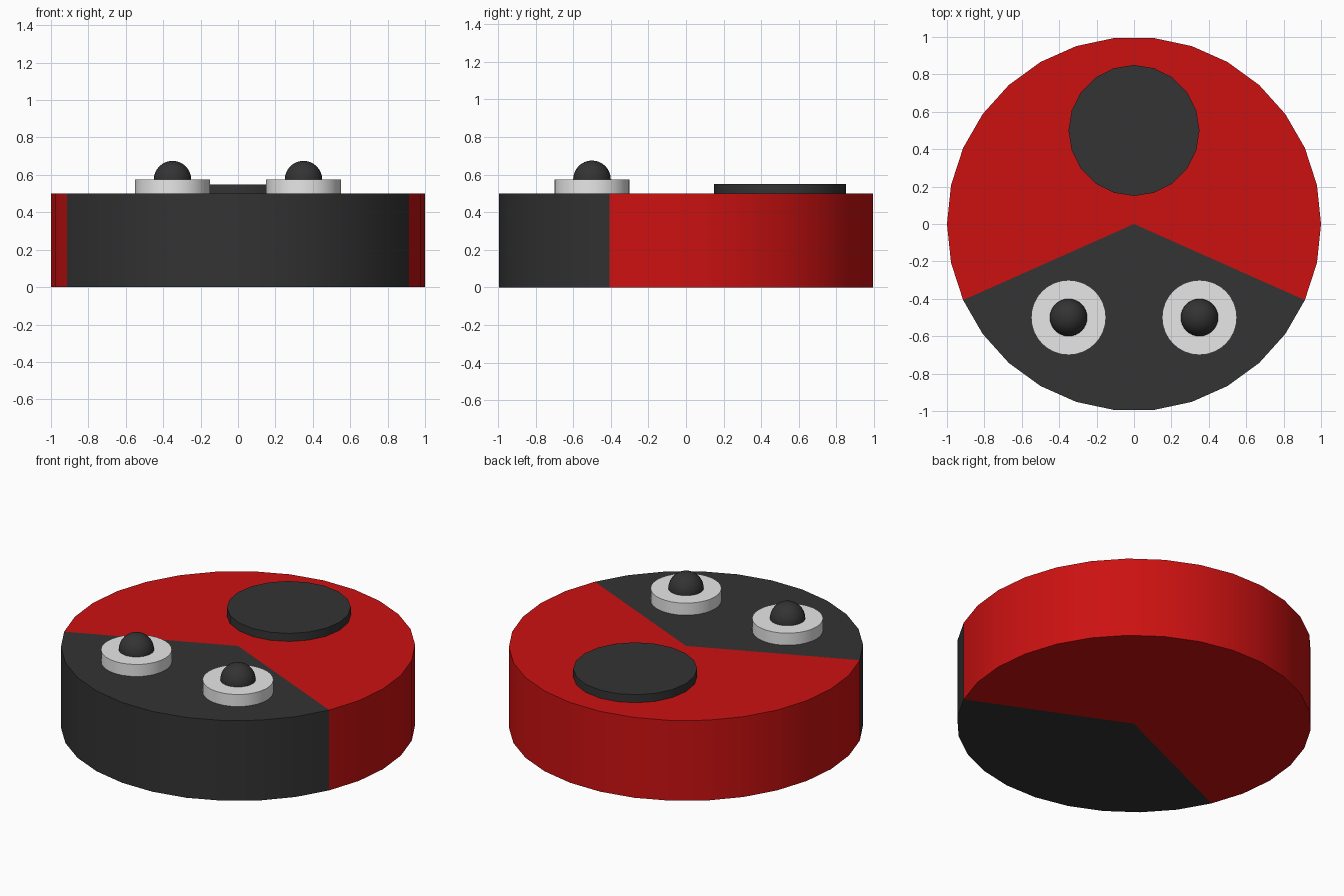
import bpy, bmesh, math

if "Cube" in bpy.data.objects:
    bpy.data.objects.remove(bpy.data.objects["Cube"])


def material(name, rgb):
    m = bpy.data.materials.new(name)
    m.diffuse_color = (*rgb, 1)
    m.use_nodes = True
    m.node_tree.nodes["Principled BSDF"].inputs["Base Color"].default_value = m.diffuse_color
    return m


RED = material("red", (0.604, 0.0056, 0.0056))
BLACK = material("charcoal", (0.033, 0.033, 0.033))
WHITE = material("off_white", (0.86, 0.86, 0.86))


def finish(obj, name, mat):
    obj.name = name
    obj.data.materials.append(mat)
    bpy.ops.object.select_all(action='DESELECT')
    obj.select_set(True)
    bpy.context.view_layer.objects.active = obj
    bpy.ops.object.shade_smooth_by_angle(angle=math.radians(30))


def wedge(name, start, end, mat, height=0.5, step=12):
    """Pie slice of a 30-sided disc, from start to end degrees."""
    bm = bmesh.new()
    angles = [math.radians(a) for a in range(start, end + 1, step)]
    outline = [(0, 0)] + [(math.cos(a), math.sin(a)) for a in angles]
    base = bm.faces.new([bm.verts.new((x, y, 0)) for x, y in outline])
    top = bmesh.ops.extrude_face_region(bm, geom=[base], use_keep_orig=True)["geom"]
    verts = [g for g in top if isinstance(g, bmesh.types.BMVert)]
    bmesh.ops.translate(bm, verts=verts, vec=(0, 0, height))
    bmesh.ops.recalc_face_normals(bm, faces=bm.faces)
    mesh = bpy.data.meshes.new(name)
    bm.to_mesh(mesh)
    bm.free()
    obj = bpy.data.objects.new(name, mesh)
    bpy.context.collection.objects.link(obj)
    finish(obj, name, mat)


def disc(name, x, y, radius, z0, z1, sides, mat):
    bpy.ops.mesh.primitive_cylinder_add(vertices=sides, radius=radius, depth=z1 - z0,
                                        location=(x, y, (z0 + z1) / 2))
    finish(bpy.context.object, name, mat)


# Body shell and head slice
wedge("shell", -24, 204, RED)
wedge("head", 204, 336, BLACK)

# Spot on the back
disc("back_spot", 0, 0.5, 0.35, 0.5, 0.55, 20, BLACK)

# Eyes with domed pupils
for side, x in (("left", -0.35), ("right", 0.35)):
    disc(side + "_eye", x, -0.5, 0.2, 0.5, 0.575, 32, WHITE)
    bpy.ops.mesh.primitive_uv_sphere_add(segments=32, ring_count=16, radius=0.1,
                                         location=(x, -0.5, 0.575))
    finish(bpy.context.object, side + "_pupil", BLACK)
